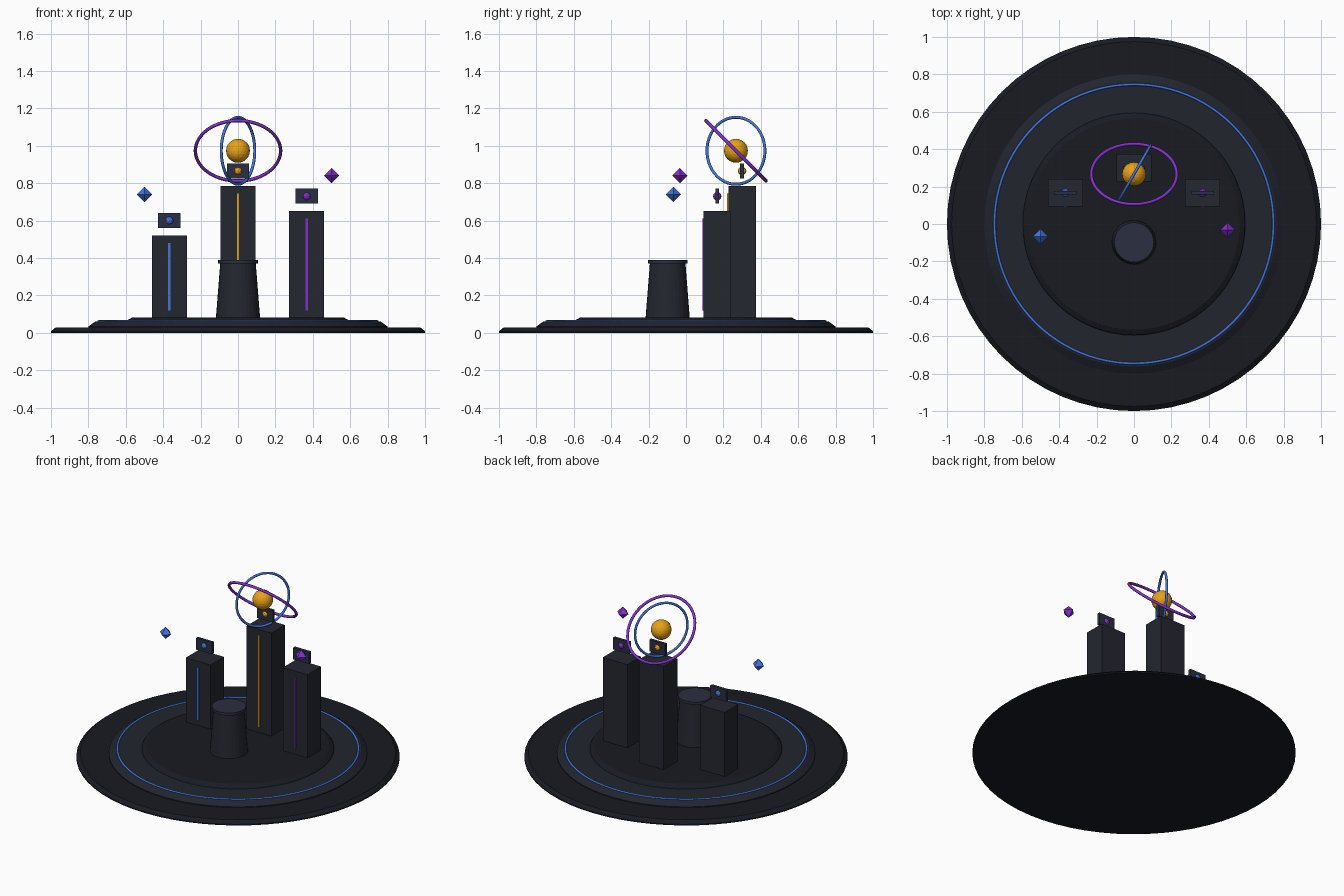
import bpy, bmesh
from math import radians
from mathutils import Matrix, Vector

if "Cube" in bpy.data.objects:
    bpy.data.objects.remove(bpy.data.objects["Cube"])


def mat(name, rgb):
    m = bpy.data.materials.new(name)
    m.diffuse_color = (*rgb, 1)
    m.use_nodes = True
    m.node_tree.nodes["Principled BSDF"].inputs["Base Color"].default_value = m.diffuse_color
    return m


BASE = mat("base_dark", (0.009, 0.011, 0.016))
TIER = mat("tier_dark", (0.016, 0.018, 0.028))
STONE = mat("pillar_dark", (0.018, 0.020, 0.030))
CAP = mat("cap_slate", (0.024, 0.028, 0.050))
BLUE = mat("blue", (0.055, 0.18, 0.72))
PURPLE = mat("purple", (0.23, 0.03, 0.60))
GOLD = mat("gold", (0.80, 0.36, 0.01))


def finish(name, bm, material, smooth=None):
    bmesh.ops.recalc_face_normals(bm, faces=bm.faces)
    me = bpy.data.meshes.new(name)
    bm.to_mesh(me)
    bm.free()
    me.materials.append(material)
    ob = bpy.data.objects.new(name, me)
    bpy.context.collection.objects.link(ob)
    if smooth:
        bpy.context.view_layer.objects.active = ob
        ob.select_set(True)
        bpy.ops.object.shade_smooth_by_angle(angle=radians(smooth))
        ob.select_set(False)
    return ob


def lathe(name, profile, material, sides, loc=(0, 0)):
    """Closed solid from (radius, z) rings, capped at both ends."""
    bm = bmesh.new()
    rings = []
    for r, z in profile:
        ring = bmesh.ops.create_circle(bm, segments=sides, radius=r,
                                       matrix=Matrix.Translation((*loc, z)))
        rings.append(ring["verts"])
    for a, b in zip(rings, rings[1:]):
        for i in range(sides):
            j = (i + 1) % sides
            bm.faces.new((a[i], a[j], b[j], b[i]))
    bm.faces.new(rings[0])
    bm.faces.new(rings[-1])
    return finish(name, bm, material)


def box(name, lo, hi, material):
    bm = bmesh.new()
    lo, hi = Vector(lo), Vector(hi)
    bmesh.ops.create_cube(bm, size=1, matrix=Matrix.Translation((lo + hi) / 2)
                          @ Matrix.Diagonal((*(hi - lo), 1)))
    return finish(name, bm, material)


def ball(name, loc, r, material, sub):
    bm = bmesh.new()
    bmesh.ops.create_icosphere(bm, subdivisions=sub, radius=r,
                               matrix=Matrix.Translation(loc))
    return finish(name, bm, material)


def ring(name, loc, rot, major, minor, material, segs=64):
    bpy.ops.mesh.primitive_torus_add(location=loc, rotation=[radians(a) for a in rot],
                                     major_radius=major, minor_radius=minor,
                                     major_segments=segs, minor_segments=8)
    ob = bpy.context.object
    ob.name = name
    ob.data.materials.append(material)
    bpy.ops.object.shade_smooth_by_angle(angle=radians(60))
    ob.select_set(False)


def crystal(name, loc, r, material):
    bm = bmesh.new()
    pts = [Vector(loc) + Vector(d) * r for d in
           ((1, 0, 0), (0, 1, 0), (-1, 0, 0), (0, -1, 0), (0, 0, 1), (0, 0, -1))]
    v = [bm.verts.new(p) for p in pts]
    for i in range(4):
        for tip in v[4:]:
            bm.faces.new((v[i], v[(i + 1) % 4], tip))
    return finish(name, bm, material)


# stepped round platform
lathe("platform_lower", [(1.0, 0), (1.0, 0.008), (0.975, 0.028), (0.97, 0.028)], BASE, 64)
lathe("platform_middle", [(0.80, 0.028), (0.80, 0.034), (0.762, 0.06)], TIER, 64)
lathe("platform_upper", [(0.595, 0.06), (0.59, 0.068), (0.565, 0.082)], BASE, 64)
ring("platform_glow_ring", (0, 0, 0.06), (0, 0, 0), 0.746, 0.007, BLUE, 96)

# round pedestal
lathe("pedestal", [(0.118, 0.08), (0.095, 0.372)], STONE, 32, (0, -0.098))
lathe("pedestal_cap", [(0.106, 0.370), (0.106, 0.388)], CAP, 32, (0, -0.098))

# three pillars, each with a light strip and a floating emblem plate
for side, x, y, top, glow in (("left", -0.367, 0.167, 0.52, BLUE),
                              ("centre", 0, 0.300, 0.785, GOLD),
                              ("right", 0.367, 0.167, 0.65, PURPLE)):
    box(side + "_pillar", (x - 0.093, y - 0.073, 0.08), (x + 0.093, y + 0.073, top), STONE)
    box(side + "_strip", (x - 0.006, y - 0.08, 0.12), (x + 0.006, y - 0.07, top - 0.04), glow)
    box(side + "_emblem_plate", (x - 0.06, y - 0.01, top + 0.04),
        (x + 0.06, y + 0.01, top + 0.12), CAP)
    ball(side + "_emblem_bead", (x, y, top + 0.08), 0.023, glow, 2)

# orb with two orbit rings
ball("orb", (0, 0.267, 0.973), 0.064, GOLD, 3)
ring("tilted_orbit", (0, 0.267, 0.973), (-45, 0, 0), 0.228, 0.009, PURPLE)
ring("upright_orbit", (0, 0.267, 0.973), (90, 0, 60), 0.179, 0.008, BLUE)

# floating crystals
crystal("left_crystal", (-0.50, -0.067, 0.74), 0.041, BLUE)
crystal("right_crystal", (0.50, -0.033, 0.84), 0.041, PURPLE)
